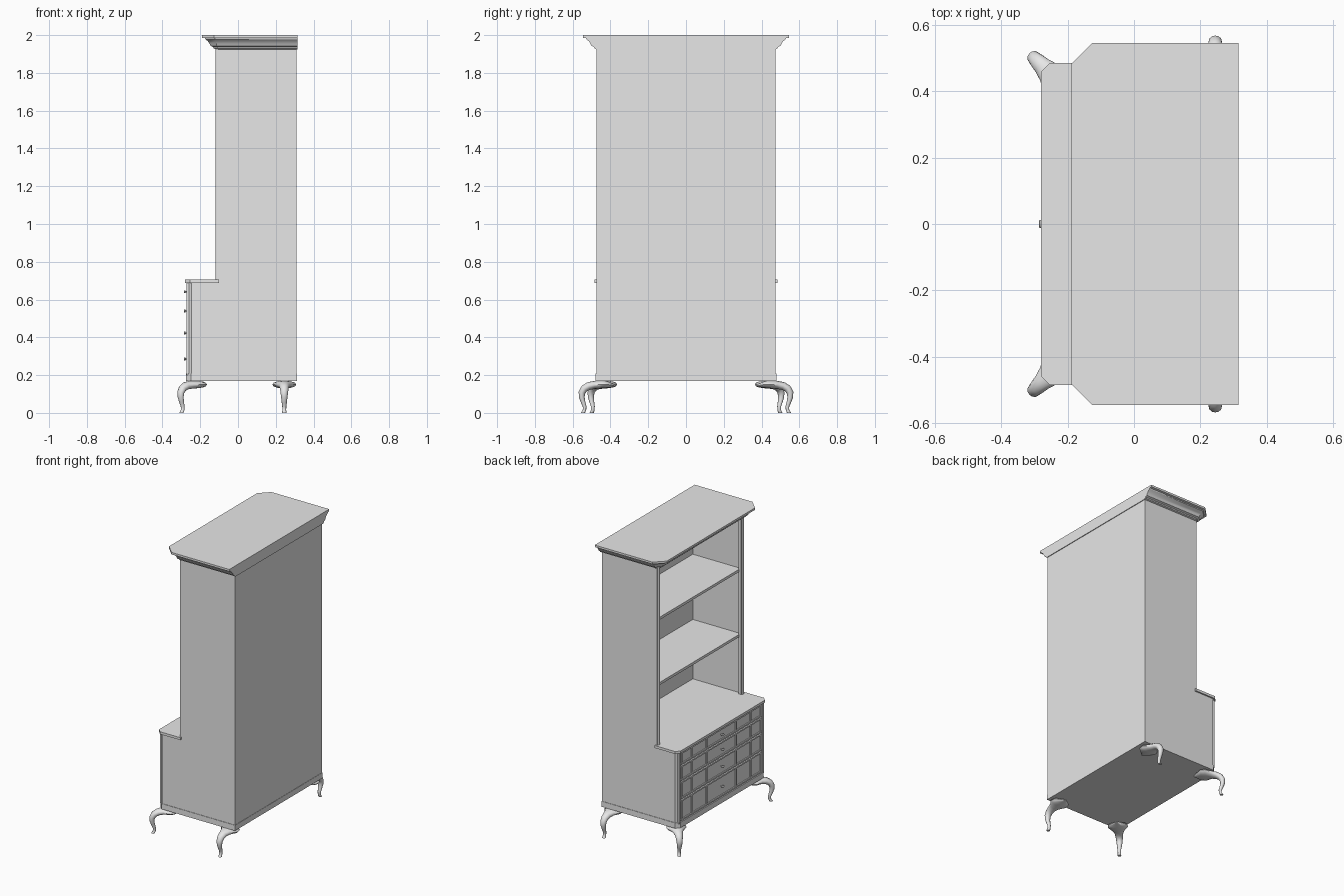
import bpy, bmesh
from math import cos, sin, pi, radians
from mathutils import Vector

cube = bpy.data.objects.get("Cube")
if cube:
    bpy.data.objects.remove(cube, do_unlink=True)

grey = bpy.data.materials.new("plain_grey")
grey.use_nodes = True
grey.diffuse_color = (0.8, 0.8, 0.8, 1)
grey.node_tree.nodes["Principled BSDF"].inputs["Base Color"].default_value = (0.8, 0.8, 0.8, 1)


def finish(name, bm, smooth=None):
    bmesh.ops.recalc_face_normals(bm, faces=bm.faces)
    mesh = bpy.data.meshes.new(name)
    bm.to_mesh(mesh)
    bm.free()
    mesh.materials.append(grey)
    ob = bpy.data.objects.new(name, mesh)
    bpy.context.collection.objects.link(ob)
    if smooth:
        bpy.ops.object.select_all(action='DESELECT')
        ob.select_set(True)
        bpy.context.view_layer.objects.active = ob
        bpy.ops.object.shade_smooth_by_angle(angle=radians(smooth))
    return ob


def loft(name, rings, smooth=None):
    """Skin equal-length rings of points and cap both ends."""
    bm = bmesh.new()
    loops = [[bm.verts.new(p) for p in ring] for ring in rings]
    n = len(loops[0])
    for a, b in zip(loops, loops[1:]):
        for i in range(n):
            j = (i + 1) % n
            bm.faces.new((a[i], a[j], b[j], b[i]))
    bm.faces.new(loops[0])
    bm.faces.new(loops[-1])
    return finish(name, bm, smooth)


def box(name, x, y, z):
    rect = [(x[0], y[0]), (x[1], y[0]), (x[1], y[1]), (x[0], y[1])]
    return loft(name, [[(*p, h) for p in rect] for h in z])


def outline(front, back, w, c, z):
    """Rectangle whose two front corners are chamfered."""
    return [(back, -w, z), (back, w, z), (front + c, w, z),
            (front, w - c, z), (front, c - w, z), (front + c, -w, z)]


def slab(name, front, back, w, c, z0, z1):
    return loft(name, [outline(front, back, w, c, z) for z in (z0, z1)])


# Lower chest, plinth and counter
slab("chest_body", -0.262, 0.31, 0.475, 0.015, 0.2, 0.69)
slab("plinth", -0.274, 0.312, 0.478, 0.025, 0.17, 0.208)
slab("counter_top", -0.28, -0.1, 0.485, 0.025, 0.688, 0.705)
box("cabinet_floor", (-0.11, 0.3), (-0.47, 0.47), (0.69, 0.705))

# Upper case
box("back_panel", (0.27, 0.31), (-0.475, 0.475), (0.69, 1.93))
for side, tag in ((1, "left"), (-1, "right")):
    box(tag + "_side_panel", (-0.1, 0.3), sorted((side * 0.46, side * 0.475)), (0.69, 1.93))
    box(tag + "_front_post", (-0.112, -0.09), sorted((side * 0.442, side * 0.475)), (0.705, 1.93))
    # Rounded bead on the face of each post
    bead = [(-0.111 - 0.008 * sin(pi * k / 8), side * (0.459 + 0.011 * cos(pi * k / 8)))
            for k in range(9)]
    loft(tag + "_post_bead", [[(*p, z) for p in bead] for z in (0.705, 1.93)], 40)
    box(tag + "_chest_corner", (-0.272, -0.255), sorted((side * 0.447, side * 0.463)), (0.2, 0.69))
for top, tag in ((1.115, "lower"), (1.565, "upper")):
    box(tag + "_shelf", (-0.095, 0.28), (-0.465, 0.465), (top - 0.018, top))

# Crown moulding, flush at the back
crown = [(0, 1.925), (0.01, 1.93), (0.012, 1.937), (0.025, 1.943), (0.031, 1.955),
         (0.04, 1.968), (0.053, 1.978), (0.055, 1.984), (0.07, 1.986), (0.07, 2.0)]
loft("crown_moulding", [outline(-0.12 - o, 0.315, 0.475 + o, 0.015 + 0.7 * o, z)
                        for o, z in crown], 30)

# Four graded drawers with raised lattice and central knobs
levels = [0.21, 0.36, 0.485, 0.595, 0.688]
for i, (low, high) in enumerate(zip(levels, levels[1:])):
    mid = (low + high) / 2
    tag = "drawer_%d" % (i + 1)
    box(tag + "_panel", (-0.265, -0.25), (-0.44, 0.44), (low + 0.004, high - 0.004))
    for edge, z in (("bottom", low + 0.004), ("top", high - 0.014)):
        box(tag + "_" + edge + "_rail", (-0.273, -0.25), (-0.44, 0.44), (z, z + 0.01))
    for k in (-2.7, -2, -1, 1, 2, 2.7):
        y = k * 0.16
        box(tag + "_stile", (-0.272, -0.25), (y - 0.006, y + 0.006), (low + 0.004, high - 0.004))
    knob = [(-0.25, 0.005), (-0.276, 0.005), (-0.278, 0.012), (-0.284, 0.013), (-0.287, 0.008)]
    loft(tag + "_knob", [[(x, r * cos(pi * a / 6), mid + 0.6 * r * sin(pi * a / 6))
                          for a in range(12)] for x, r in knob], 40)

# Curved legs: reach, height, half width, half thickness
stations = [(0, 0.143, 0.004, 0.004), (0.045, 0.15, 0.06, 0.018), (0.075, 0.15, 0.064, 0.021),
            (0.115, 0.148, 0.036, 0.021), (0.145, 0.142, 0.027, 0.021),
            (0.168, 0.129, 0.023, 0.02), (0.181, 0.108, 0.02, 0.018),
            (0.182, 0.083, 0.017, 0.015), (0.175, 0.058, 0.014, 0.012),
            (0.167, 0.035, 0.011, 0.01), (0.167, 0.016, 0.01, 0.009), (0.176, 0, 0.012, 0.011)]


def leg(name, tip, direction):
    d = Vector((*direction, 0)).normalized()
    up, across = Vector((0, 0, 1)), Vector((-d.y, d.x, 0))
    path = [Vector((*tip, 0)) + d * s[0] + up * s[1] for s in stations]
    rings = []
    for i, (_, _, w, t) in enumerate(stations):
        tangent = (path[min(i + 1, len(path) - 1)] - path[max(i - 1, 0)]).normalized()
        if i == len(path) - 1:
            tangent = -up
        normal = tangent.cross(across)
        rings.append([path[i] + across * w * cos(pi * a / 6) + normal * t * sin(pi * a / 6)
                      for a in range(12)])
    loft(name, rings, 50)


for side, tag in ((1, "left"), (-1, "right")):
    leg(tag + "_front_leg", (-0.175, side * 0.375), (-1, side))
    leg(tag + "_back_leg", (0.245, side * 0.37), (0, side))
